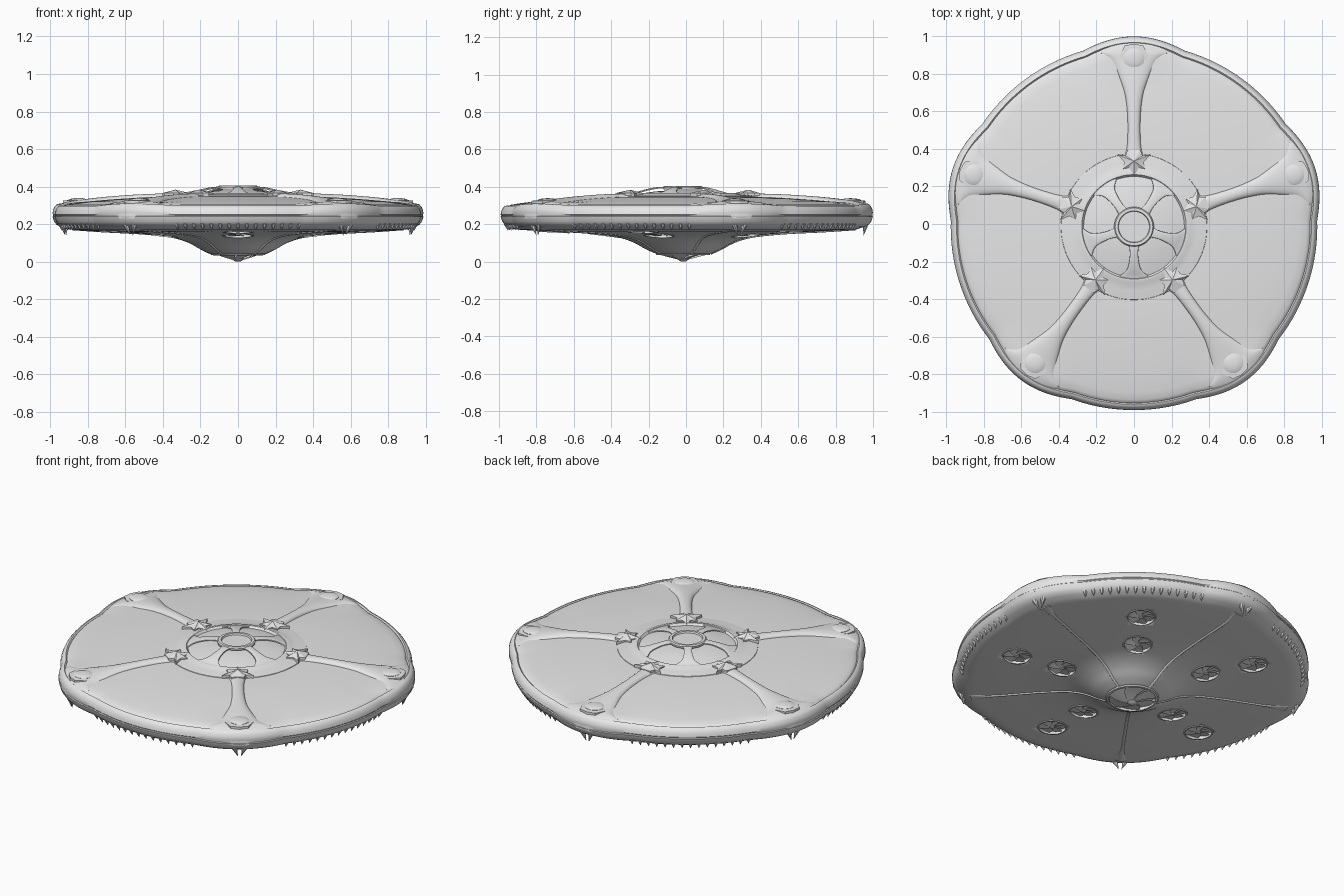
import bpy, bmesh, math
from mathutils import Matrix, Vector

if "Cube" in bpy.data.objects:
    bpy.data.objects.remove(bpy.data.objects["Cube"])

CY = -0.015                                   # hub centre sits slightly forward
SPOKES = [math.radians(18 + 72 * k) for k in range(5)]
MIDS = [a + math.radians(36) for a in SPOKES]

hull_mat = bpy.data.materials.new("hull grey")
hull_mat.diffuse_color = (0.8, 0.8, 0.8, 1)
hull_mat.use_nodes = True
hull_mat.node_tree.nodes["Principled BSDF"].inputs["Base Color"].default_value = hull_mat.diffuse_color


def make(name, verts, faces, angle=35):
    me = bpy.data.meshes.new(name)
    me.from_pydata(verts, [], faces)
    bm = bmesh.new()
    bm.from_mesh(me)
    bmesh.ops.remove_doubles(bm, verts=bm.verts, dist=1e-5)
    bmesh.ops.recalc_face_normals(bm, faces=bm.faces)
    bm.to_mesh(me)
    bm.free()
    me.shade_smooth()
    me.set_sharp_from_angle(angle=math.radians(angle))
    me.materials.append(hull_mat)
    ob = bpy.data.objects.new(name, me)
    ob.location.y = CY
    bpy.context.collection.objects.link(ob)
    return ob


def add(verts, faces, v, f):
    o = len(verts)
    verts += v
    faces += [[i + o for i in face] for face in f]


def polar(ang, r, t, z):
    c, s = math.cos(ang), math.sin(ang)
    return (r * c - t * s, r * s + t * c, z)


def interp(pts, r):
    for (a, za), (b, zb) in zip(pts, pts[1:]):
        if a <= r <= b:
            return za + (zb - za) * (r - a) / (b - a)
    return pts[-1][1]


def smooth(pts, k=5):
    """Catmull-Rom through the given points."""
    p = [Vector(q) for q in pts]
    p = [2 * p[0] - p[1]] + p + [2 * p[-1] - p[-2]]
    out = []
    for i in range(1, len(p) - 2):
        a, b, c, d = p[i - 1:i + 3]
        for j in range(k):
            t = j / k
            out.append(tuple(0.5 * (2 * b + (c - a) * t + (2 * a - 5 * b + 4 * c - d) * t * t
                                    + (3 * b - a - 3 * c + d) * t ** 3)))
    return out + [tuple(p[-2])]


def lathe(prof, n, warp=None, closed=False):
    v, m = [], len(prof)
    for i in range(n):
        a = 2 * math.pi * i / n
        for r, z in prof:
            if warp:
                r, z = warp(a, r, z)
            v.append((r * math.cos(a), r * math.sin(a), z))
    f = []
    for i in range(n):
        for j in range(m if closed else m - 1):
            k, i2 = (j + 1) % m, (i + 1) % n
            f.append([i * m + j, i2 * m + j, i2 * m + k, i * m + k])
    return v, f


def loft(stations, ang, n=14, power=0.6):
    """Rounded ridge running outward: stations are (r, half width, base z, height)."""
    v, f, m = [], [], n + 1
    for r, w, zb, h in stations:
        for i in range(m):
            a = math.pi * i / n
            v.append(polar(ang, r, -w * math.cos(a), zb + h * max(0, math.sin(a)) ** power))
    for s in range(len(stations) - 1):
        for i in range(m):
            j = (i + 1) % m
            f.append([s * m + i, s * m + j, (s + 1) * m + j, (s + 1) * m + i])
    f += [list(range(m)), list(range((len(stations) - 1) * m, len(stations) * m))]
    return v, f


def repeat(name, angles, part, angle=35):
    v, f = [], []
    for a in angles:
        add(v, f, *part(a))
    return make(name, v, f, angle)


def cone(base, tip, rad, n=6):
    base, tip = Vector(base), Vector(tip)
    q = (tip - base).to_track_quat('Z', 'Y')
    v = [tuple(base + q @ Vector((rad * math.cos(2 * math.pi * i / n),
                                  rad * math.sin(2 * math.pi * i / n), 0))) for i in range(n)]
    return v + [tuple(tip)], [[i, (i + 1) % n, n] for i in range(n)] + [list(range(n))]


# ---- saucer hull -------------------------------------------------------
under = smooth([(0.145, 0.042), (0.2, 0.066), (0.255, 0.097), (0.32, 0.122), (0.4, 0.138),
                (0.55, 0.152), (0.75, 0.162), (0.9, 0.172)], 4)
rim = [(0.915, 0.178), (0.935, 0.186), (0.955, 0.198), (0.968, 0.215), (0.976, 0.24),
       (0.972, 0.244), (0.972, 0.247), (0.976, 0.251), (0.973, 0.268), (0.966, 0.284),
       (0.955, 0.296), (0.945, 0.299), (0.938, 0.292)]
top = [(0.39, 0.347), (0.5, 0.343), (0.6, 0.337), (0.7, 0.33), (0.8, 0.321), (0.88, 0.311),
       (0.92, 0.304), (0.934, 0.297)]
core = [(0, 0.035), (0.125, 0.062), (0.135, 0.042)]


def bulge(a, r, z):
    d = min(abs((a - s + math.pi) % (2 * math.pi) - math.pi) for s in SPOKES)
    b = max(0, math.cos(min(1, d / math.radians(16)) * math.pi / 2))
    k = min(1, max(0, (r - 0.8) / 0.15)) * b
    return r + 0.038 * k, z + (0.012 * k if z > 0.25 else 0)


hull = make("saucer_hull", *lathe(core + under + rim + top[::-1] + [(0, 0.35)], 200, bulge))

# ---- vents under the hull ----------------------------------------------
def blades(ri, zi, ro, zo, n, pitch):
    v, f = [], []
    for b in range(n):
        quad = []
        for s in range(6):
            t = s / 5
            r, z = ri + (ro - ri) * t, zi + (zo - zi) * t
            for e in (0, 0.5, 1):
                a = 2 * math.pi * (b + e * 1.02) / n + 0.6 * t
                quad.append((r * math.cos(a), r * math.sin(a), z + pitch * e * (0.3 + t)))
        add(v, f, quad, [[s * 3 + i, s * 3 + i + 1, s * 3 + i + 4, s * 3 + i + 3]
                         for s in range(5) for i in (0, 1)])
    return v, f


cv, cf, fv, ff = [], [], [], []
for a in MIDS:
    for r in (0.42, 0.69):
        z = interp(under, r)
        slope = math.atan((interp(under, r + .07) - interp(under, r - .07)) / .14)
        M = Matrix.Translation(polar(a, r, 0, z)) @ Matrix.Rotation(a, 4, 'Z') @ Matrix.Rotation(-slope, 4, 'Y')

        def put(V, F, part):
            add(V, F, [tuple(M @ Vector(p)) for p in part[0]], part[1])
        put(cv, cf, lathe([(0, -0.03), (0.076, -0.03), (0.076, 0.022), (0, 0.022)], 32))
        put(fv, ff, blades(0.012, 0.002, 0.077, 0.004, 6, 0.011))
        put(fv, ff, lathe([(0, -0.004), (0.014, -0.001), (0.016, 0.015)], 16))
        put(fv, ff, lathe([(0.074, 0.01), (0.074, -0.004), (0.082, -0.004), (0.086, 0.006)], 32, closed=True))
make("vent_fans", fv, ff)
cutter = make("vent_cutter", cv, cf)
cutter.hide_render = True
cutter.hide_viewport = True
cut = hull.modifiers.new("vent_holes", 'BOOLEAN')
cut.operation, cut.object, cut.solver = 'DIFFERENCE', cutter, 'EXACT'

# ---- central lower turbine ---------------------------------------------
make("lower_turbine", *blades(0.02, 0.008, 0.132, 0.038, 6, 0.012))
make("turbine_cap", *lathe([(0, 0), (0.015, 0.002), (0.028, 0.01), (0.028, 0.045)], 24))
make("turbine_ring", *lathe([(0.13, 0.055), (0.13, 0.034), (0.142, 0.036), (0.152, 0.05)], 64, closed=True))

# ---- seams below -------------------------------------------------------
seam_r = [0.15 + 0.77 * i / 24 for i in range(25)]
repeat("lower_seams", SPOKES, lambda a: loft(
    [(r, 0.008 + 0.03 * max(0, (r - 0.75) / 0.17) ** 2, interp(under, r) + 0.006, -0.012)
     for r in seam_r], a, 8))

# ---- five arms over the deck -------------------------------------------
arm = smooth([(0.37, 0.055, 0.33, 0.033), (0.42, 0.04, 0.325, 0.038), (0.5, 0.035, 0.32, 0.041),
              (0.6, 0.037, 0.312, 0.044), (0.7, 0.05, 0.302, 0.047), (0.78, 0.077, 0.292, 0.05),
              (0.85, 0.11, 0.28, 0.054), (0.89, 0.14, 0.275, 0.054), (0.925, 0.2, 0.27, 0.053)], 4)
arm += [(0.945, 0.19, 0.26, 0.058), (0.97, 0.165, 0.25, 0.062), (0.99, 0.12, 0.24, 0.063),
        (1.004, 0.075, 0.235, 0.055), (1.012, 0.04, 0.23, 0.035)]
repeat("deck_arms", SPOKES, lambda a: loft(arm, a, 20, 0.5))


def plate(a, half, z0, z1, apex):
    """Mirrored leaf outline of (across, out) points with a raised centre."""
    pts = half + [(-t, r) for t, r in half[::-1] if t > 0]
    n = len(pts)
    v = [polar(a, r, t, z0) for t, r in pts] + [polar(a, r, t, z1) for t, r in pts]
    v.append(polar(a, *apex))
    f = [[i, (i + 1) % n, n + (i + 1) % n, n + i] for i in range(n)]
    return v, f + [[n + i, n + (i + 1) % n, 2 * n] for i in range(n)]


# diamond pad and dome on each arm end
repeat("arm_pads", SPOKES, lambda a: plate(
    a, [(0, 0.80), (0.05, 0.845), (0.078, 0.91), (0.05, 0.965), (0, 0.975)], 0.3, 0.325, (0.9, 0, 0.333)), 20)


def dome(a):
    v, f = lathe([(0.055, -0.01), (0.055, 0.003), (0.045, 0.008), (0.025, 0.012), (0, 0.013)], 28)
    c = polar(a, 0.895, 0, 0.326)
    return [(x + c[0], y + c[1], z + c[2]) for x, y, z in v], f


repeat("arm_domes", SPOKES, dome)

# claw where each arm meets the hub
repeat("hub_claws", SPOKES, lambda a: plate(
    a, [(0, 0.272), (0.026, 0.315), (0.06, 0.308), (0.052, 0.345), (0.088, 0.385), (0.045, 0.378),
        (0.035, 0.41)], 0.335, 0.366, (0.35, 0, 0.384)), 20)

# ---- hub and canopy ----------------------------------------------------
make("hub_plate", *lathe([(0.395, 0.33), (0.388, 0.35), (0.34, 0.357), (0.305, 0.36), (0.292, 0.366),
                          (0.278, 0.366), (0.268, 0.354), (0.25, 0.358), (0.2, 0.368), (0.15, 0.375),
                          (0.1, 0.379), (0, 0.381)], 96))
ribs = smooth([(0.09, 0.028, 0.392, 0.009), (0.14, 0.022, 0.389, 0.009), (0.19, 0.027, 0.379, 0.01),
               (0.23, 0.04, 0.367, 0.011), (0.26, 0.075, 0.354, 0.013), (0.285, 0.11, 0.345, 0.015)], 4)
repeat("canopy_ribs", MIDS, lambda a: loft(ribs, a, 12, 0.4))
make("canopy_ring", *lathe([(0, 0.395), (0.082, 0.395), (0.085, 0.405), (0.1, 0.405), (0.106, 0.398),
                            (0.104, 0.386), (0, 0.386)], 64))

# ---- teeth and fangs under the rim -------------------------------------
tv, tf = [], []
for m in MIDS:
    for i in range(15):
        a = m + math.radians(-20 + 40 * i / 14)
        add(tv, tf, *cone(polar(a, 0.948, 0, 0.205), polar(a, 0.938, 0, 0.166), 0.015))
make("rim_teeth", tv, tf)

gv, gf = [], []
for a in SPOKES:
    for s in (-1, 1):
        add(gv, gf, *cone(polar(a, 0.975, s * 0.03, 0.205), polar(a, 0.965, s * 0.008, 0.14), 0.018, 8))
make("rim_fangs", gv, gf)
